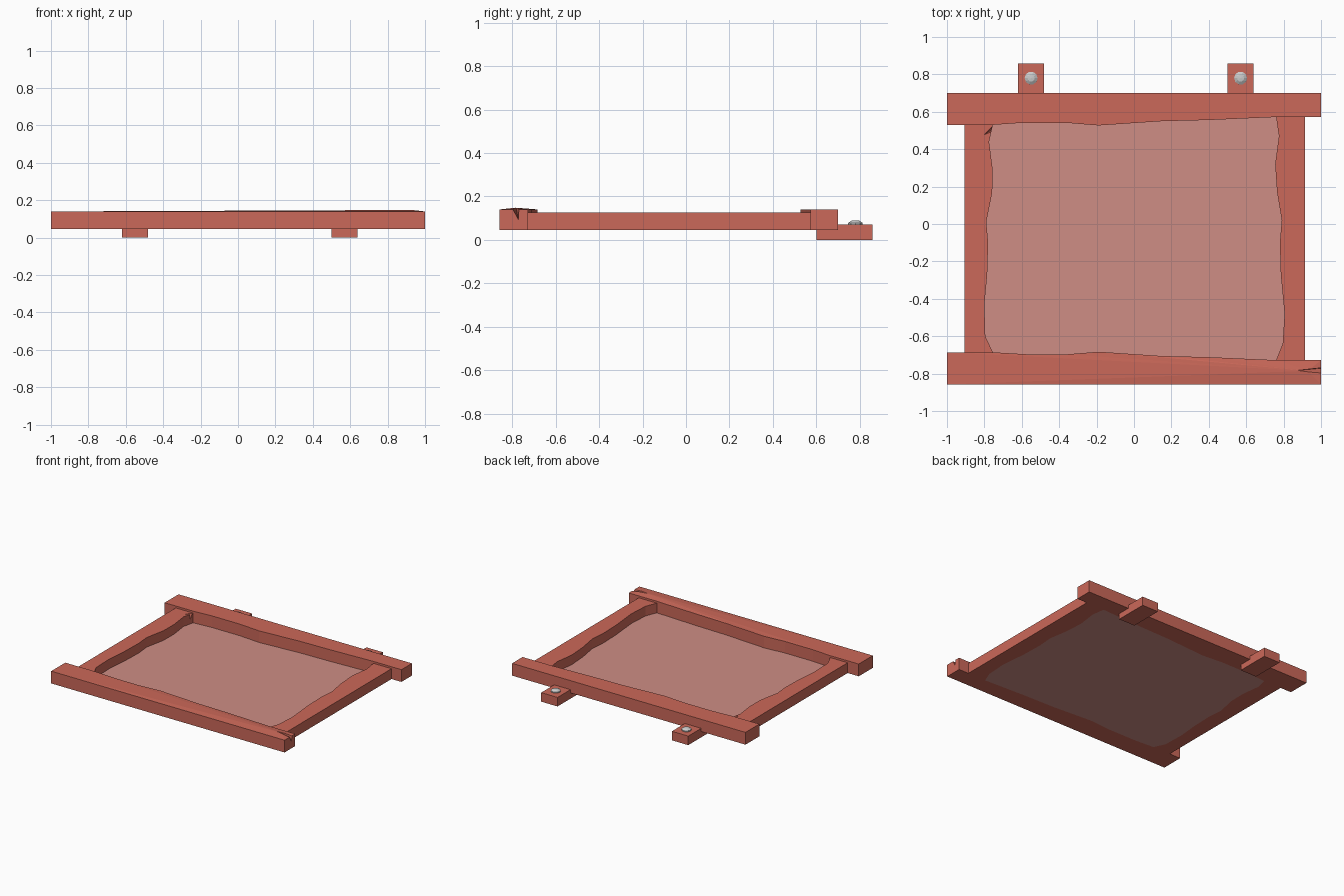
import bpy, bmesh, math
from mathutils import Vector

if "Cube" in bpy.data.objects:
    bpy.data.objects.remove(bpy.data.objects["Cube"])


def material(name, rgb):
    m = bpy.data.materials.new(name)
    m.diffuse_color = (*rgb, 1)
    m.use_nodes = True
    m.node_tree.nodes["Principled BSDF"].inputs["Base Color"].default_value = m.diffuse_color
    return m


WOOD = material("red wood", (0.60, 0.14, 0.10))
PANEL = material("pink panel", (0.62, 0.27, 0.235))


def finish(name, bm, mat=None):
    bmesh.ops.recalc_face_normals(bm, faces=bm.faces)
    me = bpy.data.meshes.new(name)
    bm.to_mesh(me)
    bm.free()
    ob = bpy.data.objects.new(name, me)
    bpy.context.collection.objects.link(ob)
    if mat:
        me.materials.append(mat)
    return ob


def prism(name, outline, z0, z1, mat, peak=None):
    """Extrude a flat outline; optionally raise the top to a peak point."""
    bm = bmesh.new()
    lo = [bm.verts.new((x, y, z0)) for x, y in outline]
    hi = [bm.verts.new((x, y, z1)) for x, y in outline]
    n = len(outline)
    bm.faces.new(lo[::-1])
    tip = bm.verts.new(peak) if peak else None
    if not peak:
        bm.faces.new(hi)
    for i in range(n):
        j = (i + 1) % n
        bm.faces.new((lo[i], lo[j], hi[j], hi[i]))
        if peak:
            bm.faces.new((hi[i], hi[j], tip))
    return finish(name, bm, mat)


def split(ob, points):
    """Cut a wedge-shaped crack, given as the hull of a few points."""
    bm = bmesh.new()
    for p in points:
        bm.verts.new(p)
    bmesh.ops.convex_hull(bm, input=bm.verts)
    cutter = finish("crack_cutter", bm, WOOD)
    cutter.hide_render = True
    mod = ob.modifiers.new("crack", 'BOOLEAN')
    mod.operation = 'DIFFERENCE'
    mod.solver = 'EXACT'
    mod.object = cutter
    bpy.context.view_layer.objects.active = ob
    bpy.ops.object.modifier_apply(modifier=mod.name)
    bpy.data.objects.remove(cutter)


MID = -0.078          # mirror line between the two long rails
BOTTOM = 0.045

# Hand-hewn inner edges
back_edge = [(-1, 0.53), (-0.755, 0.53), (-0.6, 0.541), (-0.36, 0.541), (-0.19, 0.527),
             (0.15, 0.55), (0.4, 0.556), (0.76, 0.572), (1, 0.572)]
front_edge = [(x, 2 * MID - y) for x, y in back_edge]
left_edge = [(-0.755, 0.53), (-0.775, 0.44), (-0.757, 0.30), (-0.758, 0.17), (-0.79, 0.01),
             (-0.78, -0.10), (-0.785, -0.27), (-0.80, -0.43), (-0.795, -0.60), (-0.755, -0.686)]
right_edge = [(0.76, 0.572), (0.775, 0.47), (0.755, 0.32), (0.765, 0.17), (0.79, 0.02),
              (0.78, -0.10), (0.785, -0.27), (0.805, -0.48), (0.795, -0.64), (0.76, -0.728)]

# Long rails
prism("back_rail", back_edge + [(1, 0.70), (-1, 0.70)], BOTTOM, 0.14, WOOD)
front = prism("front_rail", front_edge + [(1, -0.858), (-1, -0.858)], BOTTOM, 0.14, WOOD,
              peak=(0.93, -0.785, 0.148))
split(front, [(0.845, -0.785, 0.16), (1.02, -0.81, 0.16), (1.02, -0.766, 0.16),
              (1.02, -0.77, 0.085)])

# Side rails, slightly lower than the long rails
left = prism("left_rail", left_edge + [(-0.905, -0.686), (-0.905, 0.53)], BOTTOM, 0.125, WOOD)
prism("right_rail", right_edge + [(0.915, -0.728), (0.915, 0.572)], BOTTOM, 0.125, WOOD)
split(left, [(-0.808, 0.473, 0.13), (-0.735, 0.505, 0.13), (-0.735, 0.545, 0.13),
             (-0.735, 0.52, 0.06)])

# Recessed panel filling the opening
opening = left_edge[:-1] + front_edge[1:-1] + right_edge[-2::-1] + back_edge[-3:1:-1]
prism("panel", opening, BOTTOM, 0.05, PANEL)

# Hinge tabs with domed screws
for side, x in (("left", -0.55), ("right", 0.57)):
    prism(side + "_tab", [(x - 0.07, 0.60), (x + 0.07, 0.60), (x + 0.07, 0.858),
                          (x - 0.07, 0.858)], 0, 0.07, WOOD)
    bm = bmesh.new()
    rings = []
    for r, z in ((0.035, 0.066), (0.035, 0.078), (0.019, 0.088)):
        rings.append([bm.verts.new((x + r * math.cos(a), 0.78 + r * math.sin(a), z))
                      for a in (math.tau * k / 10 for k in range(10))])
    top = bm.verts.new((x, 0.78, 0.09))
    bm.faces.new(rings[0][::-1])
    for k in range(10):
        j = (k + 1) % 10
        for a, b in zip(rings, rings[1:]):
            bm.faces.new((a[k], a[j], b[j], b[k]))
        bm.faces.new((rings[-1][k], rings[-1][j], top))
    finish(side + "_screw", bm)
